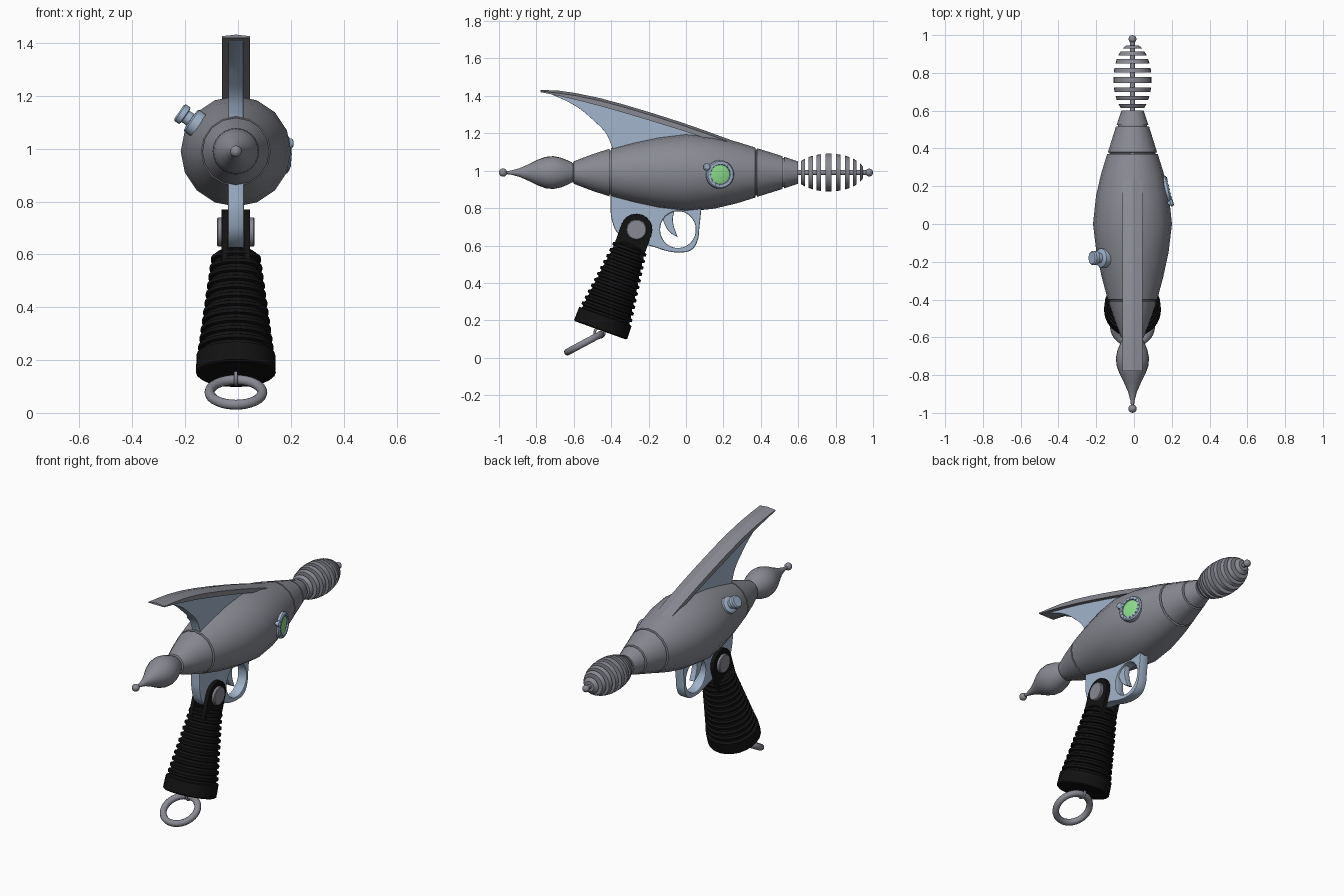
import bpy, bmesh, math
from mathutils import Vector, Matrix

if "Cube" in bpy.data.objects:
    bpy.data.objects.remove(bpy.data.objects["Cube"])

CX, CZ = -0.008, 0.99           # axis of the barrel
Y = Vector((0, 1, 0))


def material(name, rgb):
    m = bpy.data.materials.new(name)
    m.diffuse_color = (*rgb, 1)
    m.use_nodes = True
    m.node_tree.nodes["Principled BSDF"].inputs["Base Color"].default_value = m.diffuse_color
    return m


GREY = material("steel_grey", (0.25, 0.255, 0.29))
BLUE = material("pale_blue", (0.36, 0.46, 0.60))
BLACK = material("black_rubber", (0.006, 0.006, 0.006))
GREEN = material("green_glass", (0.27, 0.72, 0.27))


def finish(ob, mat, angle=35):
    ob.data.materials.clear()
    ob.data.materials.append(mat)
    bpy.ops.object.select_all(action='DESELECT')
    ob.select_set(True)
    bpy.context.view_layer.objects.active = ob
    if ob.type == 'CURVE':
        bpy.ops.object.convert(target='MESH')
        ob = bpy.context.view_layer.objects.active
    bpy.ops.object.shade_smooth_by_angle(angle=math.radians(angle))
    return ob


def from_bmesh(name, bm, mat, matrix=None, angle=35):
    bmesh.ops.remove_doubles(bm, verts=bm.verts, dist=1e-5)
    bmesh.ops.recalc_face_normals(bm, faces=bm.faces)
    me = bpy.data.meshes.new(name)
    bm.to_mesh(me)
    bm.free()
    ob = bpy.data.objects.new(name, me)
    bpy.context.collection.objects.link(ob)
    if matrix:
        ob.matrix_world = matrix
    return finish(ob, mat, angle)


def lathe(name, profile, mat, origin=(CX, 0, CZ), axis=Y, n=24):
    """Revolve (distance along axis, radius) pairs; ends are capped."""
    bm = bmesh.new()
    rings = []
    for s, r in profile:
        rings.append([bm.verts.new((r * math.cos(2 * math.pi * i / n),
                                    r * math.sin(2 * math.pi * i / n), s)) for i in range(n)])
    for a, b in zip(rings, rings[1:]):
        for i in range(n):
            j = (i + 1) % n
            bm.faces.new((a[i], a[j], b[j], b[i]))
    bm.faces.new(rings[0])
    bm.faces.new(rings[-1])
    rot = Vector(axis).to_track_quat('Z', 'Y').to_matrix().to_4x4()
    return from_bmesh(name, bm, mat, Matrix.Translation(origin) @ rot)


def plate(name, outlines, half, mat, x=CX, bevel=0.006):
    """Flat plate from (y, z) outlines; a third value marks a sharp corner."""
    cu = bpy.data.curves.new(name, 'CURVE')
    cu.dimensions, cu.fill_mode = '2D', 'BOTH'
    cu.extrude, cu.bevel_depth, cu.bevel_resolution = half - bevel, bevel, 1
    cu.offset = -bevel
    cu.resolution_u = 5
    for pts in outlines:
        sp = cu.splines.new('BEZIER')
        sp.bezier_points.add(len(pts) - 1)
        sp.use_cyclic_u = True
        for bp, p in zip(sp.bezier_points, pts):
            bp.co = (p[0], p[1], 0)
            bp.handle_left_type = bp.handle_right_type = 'VECTOR' if len(p) > 2 else 'AUTO'
    ob = bpy.data.objects.new(name, cu)
    bpy.context.collection.objects.link(ob)
    ob.matrix_world = Matrix(((0, 0, 1, x), (1, 0, 0, 0), (0, 1, 0, 0), (0, 0, 0, 1)))
    return finish(ob, mat)


def ball(name, y, r):
    bm = bmesh.new()
    bmesh.ops.create_uvsphere(bm, u_segments=16, v_segments=10, radius=r)
    return from_bmesh(name, bm, GREY, Matrix.Translation((CX, y, CZ)))


def torus(name, centre, normal, R, r, mat, n=32, m=10):
    bm = bmesh.new()
    grid = [[bm.verts.new(((R + r * math.cos(2 * math.pi * j / m)) * math.cos(2 * math.pi * i / n),
                           (R + r * math.cos(2 * math.pi * j / m)) * math.sin(2 * math.pi * i / n),
                           r * math.sin(2 * math.pi * j / m))) for j in range(m)] for i in range(n)]
    for i in range(n):
        for j in range(m):
            a, b, k = grid[i], grid[(i + 1) % n], (j + 1) % m
            bm.faces.new((a[j], b[j], b[k], a[k]))
    rot = Vector(normal).to_track_quat('Z', 'Y').to_matrix().to_4x4()
    return from_bmesh(name, bm, mat, Matrix.Translation(centre) @ rot, 60)


# Barrel body with seam grooves
lathe("body", [(-0.605, 0.05), (-0.60, 0.06), (-0.50, 0.098), (-0.41, 0.127), (-0.408, 0.118),
               (-0.402, 0.118), (-0.40, 0.131), (-0.28, 0.163), (-0.15, 0.191), (0, 0.209),
               (0.15, 0.193), (0.27, 0.165), (0.37, 0.134), (0.372, 0.122), (0.378, 0.122),
               (0.38, 0.130), (0.515, 0.088), (0.517, 0.078), (0.523, 0.078), (0.525, 0.084),
               (0.60, 0.059)], GREY, n=16)

# Tail bulb and ball
lathe("tail_bulb", [(-0.985, 0.007), (-0.94, 0.010), (-0.89, 0.023), (-0.84, 0.045), (-0.79, 0.070),
                    (-0.75, 0.084), (-0.71, 0.088), (-0.67, 0.080), (-0.63, 0.064), (-0.60, 0.048)], GREY)
ball("tail_ball", -0.978, 0.022)

# Muzzle: rod, stacked discs and ball
lathe("muzzle_rod", [(0.59, 0.013), (0.97, 0.013)], GREY, n=12)
for i, (y, h) in enumerate([(0.625, 0.010), (0.667, 0.011), (0.711, 0.012), (0.762, 0.015),
                            (0.815, 0.012), (0.862, 0.011), (0.902, 0.010), (0.938, 0.008)]):
    def radius(v):
        return 0.101 * math.sqrt(max(0.05, 1 - ((v - 0.765) / 0.19) ** 2))
    lathe(f"muzzle_disc_{i + 1}", [(y - h, radius(y - h)), (y, radius(y)), (y + h, radius(y + h))], GREY)
ball("muzzle_ball", 0.979, 0.021)

# Top fin web
plate("fin_web", [[(-0.745, 1.42, 1), (-0.59, 1.385), (-0.33, 1.322), (-0.03, 1.23), (0.235, 1.14),
                   (0.36, 1.095, 1), (0.36, 1.05, 1), (-0.385, 1.05, 1), (-0.395, 1.125, 1),
                   (-0.425, 1.195), (-0.49, 1.265), (-0.59, 1.345)]], 0.028, BLUE, bevel=0.002)

# Ridged cap sweeping along the fin
bm = bmesh.new()
prev = None
for y, z, t in [(-0.778, 1.432, 0.012), (-0.68, 1.428, 0.028), (-0.59, 1.415, 0.036), (-0.46, 1.388, 0.042),
                (-0.33, 1.353, 0.044), (-0.18, 1.308, 0.044), (-0.03, 1.260, 0.042), (0.10, 1.215, 0.040),
                (0.235, 1.166, 0.038), (0.385, 1.108, 0.036)]:
    e = min(0.014, t * 0.5)
    ring = [bm.verts.new((CX + x, y, z + d)) for x, d in
            [(0, 0), (0.0525, -e), (0.0525, -t), (-0.0525, -t), (-0.0525, -e)]]
    if prev:
        for i in range(5):
            j = (i + 1) % 5
            bm.faces.new((prev[i], prev[j], ring[j], ring[i]))
    else:
        bm.faces.new(ring)
    prev = ring
bm.faces.new(prev)
from_bmesh("fin_cap", bm, GREY, angle=14)

# Lower frame with trigger guard hole
hole = [(-0.043 + 0.095 * math.cos(a * math.pi / 6), 0.685 + 0.098 * math.sin(a * math.pi / 6))
        for a in range(12)]
plate("trigger_frame", [[(-0.403, 0.91, 1), (-0.403, 0.84), (-0.397, 0.74), (-0.36, 0.66), (-0.27, 0.615),
                         (-0.18, 0.595), (-0.10, 0.570), (-0.03, 0.563), (0.025, 0.574), (0.058, 0.615),
                         (0.072, 0.70), (0.085, 0.83, 1), (0.05, 0.91, 1)], hole], 0.030, BLUE)
plate("trigger", [[(-0.130, 0.77, 1), (-0.060, 0.795, 1), (-0.070, 0.73), (-0.045, 0.645, 1),
                   (-0.085, 0.670), (-0.115, 0.715)]], 0.018, BLUE, bevel=0.004)

# Ribbed grip, tilted back from the pivot pin
P = Vector((CX, -0.265, 0.685))
D = Vector((0, -0.337, -0.942)).normalized()
Q = Vector((0, 0.942, -0.337)).normalized()
prof = [(0.085, 0.07), (0.095, 0.083)]
for i in range(11):
    s, r = 0.10 + i * 0.0355, 0.083 + i * 0.0048
    prof += [(s, r), (s + 0.005, r + 0.012), (s + 0.018, r + 0.012), (s + 0.023, r)]
prof += [(0.489, 0.134), (0.494, 0.149), (0.566, 0.151), (0.572, 0.144)]
lathe("grip", prof, BLACK, P, D)

# Grip fork arms and pivot pin
arm = [P + D * 0.15 + Q * 0.085]
arm += [P + Q * 0.085 * math.cos(a * math.pi / 10) - D * 0.085 * math.sin(a * math.pi / 10) for a in range(11)]
arm += [P + D * 0.15 - Q * 0.085]
for side, x in (("right", 0.042), ("left", -0.042)):
    plate(f"grip_fork_{side}", [[(v.y, v.z, 1) for v in arm]], 0.012, BLACK, CX + x, 0.002)
lathe("pivot_pin", [(-0.071, 0.050), (-0.067, 0.055), (0.067, 0.055), (0.071, 0.050)], GREY, P, (1, 0, 0))

# Lanyard ring and its lug
torus("lanyard_ring", (CX, -0.545, 0.078), (0, -0.47, 0.88), 0.100, 0.019, GREY)
torus("lanyard_lug", P + D * 0.585, (1, 0, 0), 0.026, 0.007, GREY, 20, 8)

# Gauge on the right flank
G = Vector((CX + 0.176, 0.18, 0.98))
N = Vector((1, 0.24, 0)).normalized()
lathe("gauge_bezel", [(-0.03, 0.076), (0.012, 0.076), (0.019, 0.070), (0.019, 0.054), (0.010, 0.052)], BLUE, G, N)
lathe("gauge_glass", [(0.0, 0.052), (0.013, 0.052), (0.018, 0.030), (0.019, 0.004)], GREEN, G, N)
T = N.cross(Vector((0, 0, 1)))
for i in range(16):
    a = 2 * math.pi * i / 16
    c = G + (T * math.cos(a) + Vector((0, 0, 1)) * math.sin(a)) * 0.060
    lathe(f"gauge_stud_{i + 1}", [(0.01, 0.005), (0.022, 0.005)], BLUE, c, N, 6)
K = Vector((CX + 0.19, 0.108, 1.02))
lathe("gauge_button", [(-0.03, 0.012), (0.010, 0.012), (0.011, 0.019), (0.022, 0.019), (0.027, 0.012)], BLUE, K, N, 12)

# Dial knob on the upper left flank
lathe("side_knob", [(0.16, 0.050), (0.203, 0.050), (0.208, 0.044), (0.210, 0.026), (0.232, 0.026),
                    (0.235, 0.038), (0.256, 0.038), (0.262, 0.031)], BLUE,
      (CX, -0.18, CZ), (-0.82, 0, 0.57))
